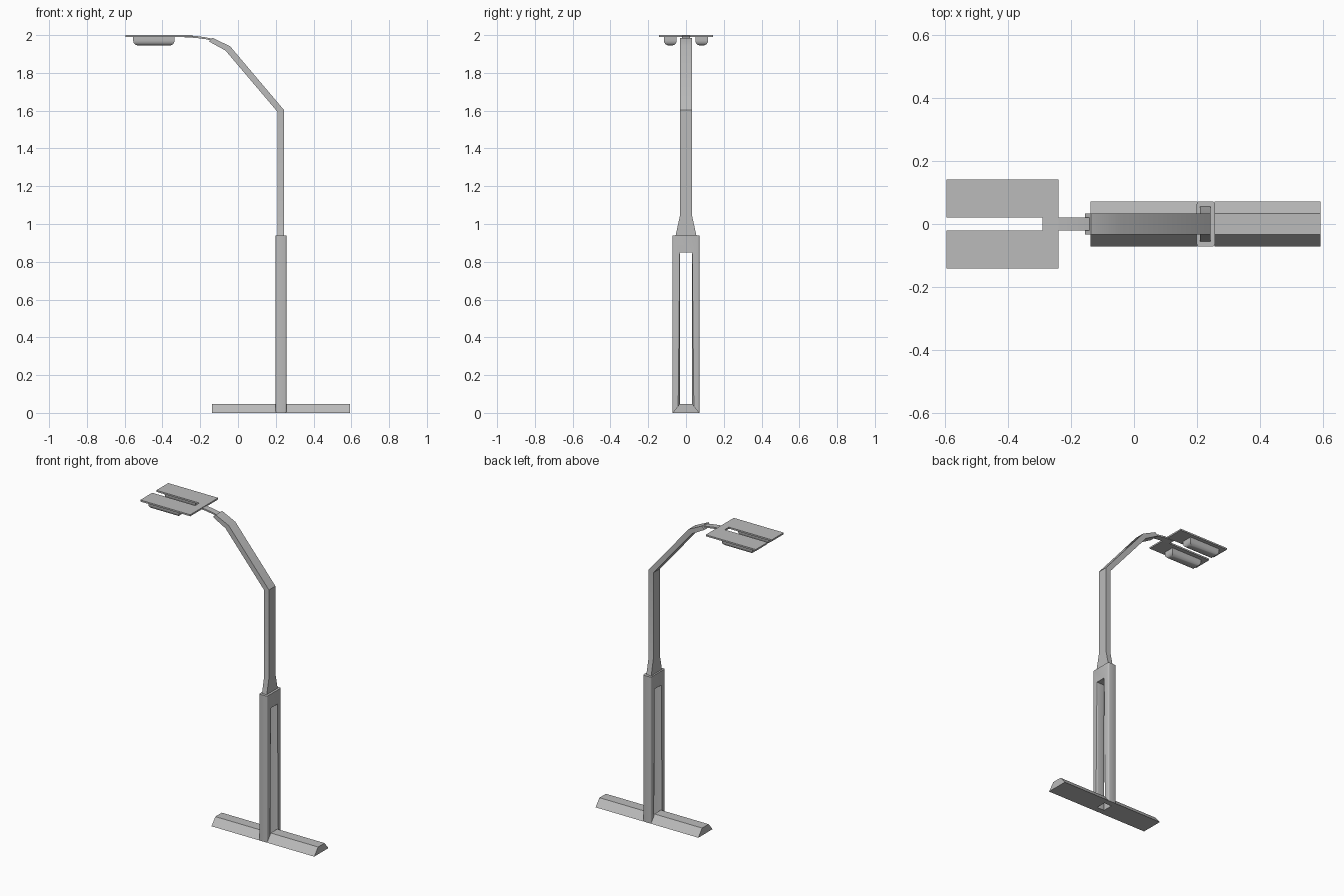
import bpy
import bmesh
from mathutils import Vector

if "Cube" in bpy.data.objects:
    bpy.data.objects.remove(bpy.data.objects["Cube"], do_unlink=True)

grey = bpy.data.materials.new("painted_grey_metal")
grey.use_nodes = True
GREY = (0.5, 0.5, 0.5, 1)
grey.diffuse_color = GREY
grey.node_tree.nodes["Principled BSDF"].inputs["Base Color"].default_value = GREY


def finish(name, bm):
    bmesh.ops.recalc_face_normals(bm, faces=bm.faces)
    mesh = bpy.data.meshes.new(name)
    bm.to_mesh(mesh)
    bm.free()
    mesh.materials.append(grey)
    obj = bpy.data.objects.new(name, mesh)
    bpy.context.collection.objects.link(obj)
    bpy.ops.object.select_all(action='DESELECT')
    obj.select_set(True)
    bpy.context.view_layer.objects.active = obj
    bpy.ops.object.shade_smooth_by_angle(angle=0.6)
    return obj


def prism(outline, place, start, end):
    """Extrude a 2D outline; place(u, v, w) maps it into space."""
    bm = bmesh.new()
    face = bm.faces.new([bm.verts.new(place(u, v, start)) for u, v in outline])
    shift = Vector(place(0, 0, end)) - Vector(place(0, 0, start))
    new = bmesh.ops.extrude_face_region(bm, geom=[face])["geom"]
    bmesh.ops.translate(bm, vec=shift, verts=[g for g in new if isinstance(g, bmesh.types.BMVert)])
    bmesh.ops.recalc_face_normals(bm, faces=bm.faces)
    return bm


def round_edges(bm, test, radius, segments):
    edges = [e for e in bm.edges if test(*[v.co for v in e.verts])]
    bmesh.ops.bevel(bm, geom=edges, offset=radius, segments=segments,
                    profile=0.5, affect='EDGES', clamp_overlap=True)


def along_x(u, v, w):
    return (w, u, v)


def along_z(u, v, w):
    return (u, v, w)


def is_vertical(a, b):
    return abs(a.x - b.x) + abs(a.y - b.y) < 1e-4


# Trapezoid feet on both sides of the post
foot = [(-0.072, 0), (0.072, 0), (0.033, 0.047), (-0.033, 0.047)]
finish("foot_right", prism(foot, along_x, -0.138, 0.202))
finish("foot_left", prism(foot, along_x, 0.255, 0.592))

# Lower post: open frame with softened uprights
half = [(0.072, 0), (0.072, 0.94), (0, 0.94)]
slot = [(0, 0.85), (0.033, 0.85), (0.033, 0)]
right_half = half + slot
frame = half[:2] + [(-y, z) for y, z in reversed(half[:2])]
frame += [(-y, z) for y, z in reversed(slot[1:])] + slot[1:]
bm = prism(frame, along_x, 0.199, 0.257)
round_edges(bm, is_vertical, 0.009, 3)
finish("lower_post_frame", bm)

# Upper mast: (inner point, outer point, half width) stations
stations = [
    ((0.209, 0.93), (0.243, 0.93), 0.057),
    ((0.209, 1.04), (0.243, 1.04), 0.033),
    ((0.209, 1.594), (0.243, 1.604), 0.033),
    ((-0.066, 1.918), (-0.042, 1.941), 0.033),
    ((-0.155, 1.967), (-0.136, 1.986), 0.033),
]
bm = bmesh.new()
rings = []
for (xi, zi), (xo, zo), w in stations:
    rings.append([bm.verts.new(p) for p in
                  ((xi, -w, zi), (xo, -w, zo), (xo, w, zo), (xi, w, zi))])
for a, b in zip(rings, rings[1:]):
    for i in range(4):
        j = (i + 1) % 4
        bm.faces.new((a[i], a[j], b[j], b[i]))
bm.faces.new(rings[0])
bm.faces.new(rings[-1])
finish("upper_mast", bm)

# Thin curved neck carrying the head
top = [(-0.13, 1.979), (-0.17, 1.988), (-0.22, 1.995), (-0.29, 1.999)]
neck = top + [(x, z - 0.01) for x, z in reversed(top)]
finish("neck", prism(neck, lambda u, v, w: (u, w, v), -0.02, 0.02))

# Forked flat head
fork = [(-0.24, 0.142), (-0.595, 0.142), (-0.595, 0.021), (-0.29, 0.021)]
head = fork + [(x, -y) for x, y in reversed(fork)]
finish("head_plate", prism(head, along_z, 1.99, 2.0))

# Rounded lamp housings under each prong
for name, y in (("lamp_front", -0.083), ("lamp_back", 0.083)):
    box = [(-0.555, y - 0.034), (-0.336, y - 0.034), (-0.336, y + 0.034), (-0.555, y + 0.034)]
    bm = prism(box, along_z, 1.945, 1.991)
    round_edges(bm, lambda a, b: max(a.z, b.z) < 1.95, 0.026, 4)
    finish(name, bm)
